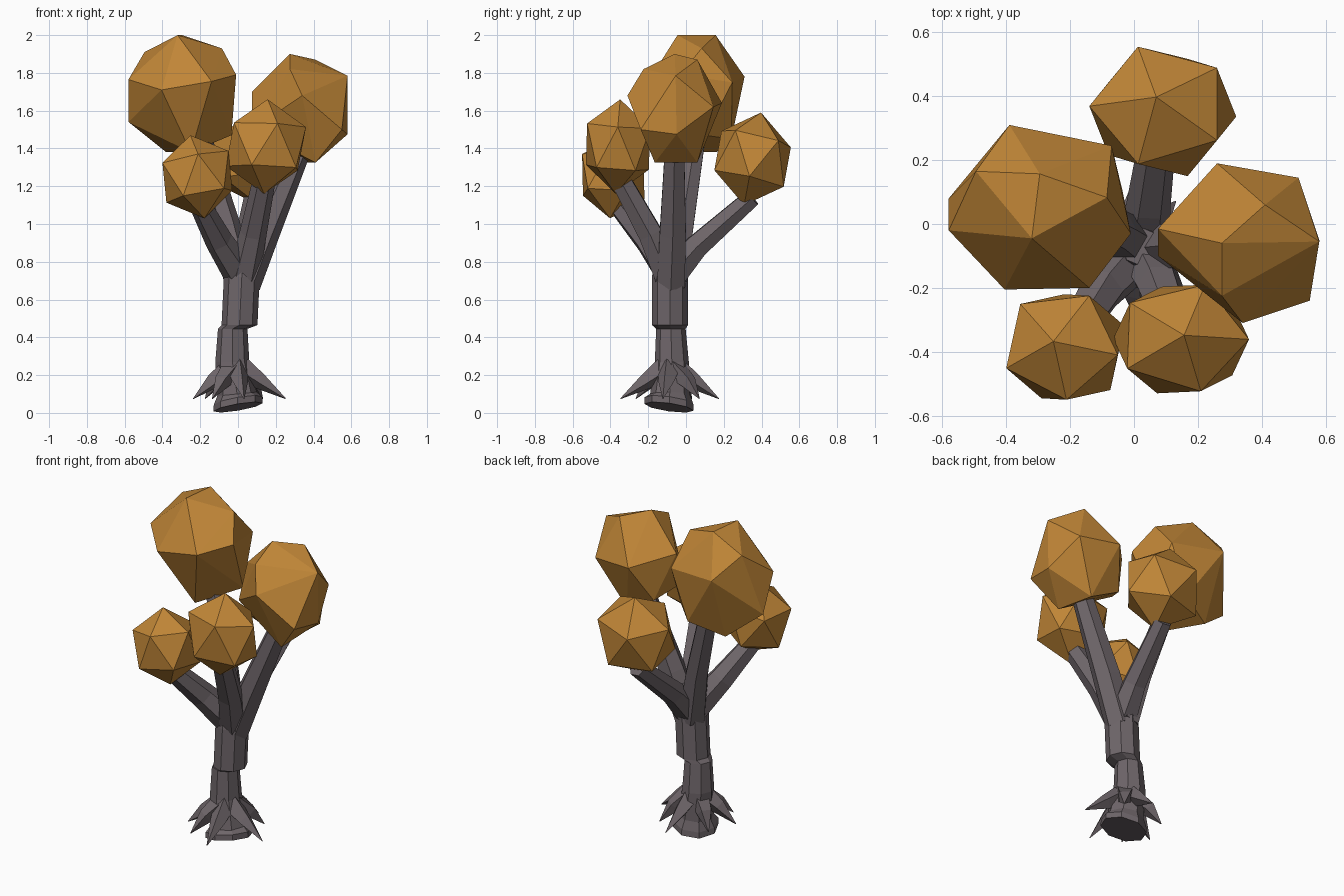
import bpy, bmesh, math
from mathutils import Vector

if "Cube" in bpy.data.objects:
    bpy.data.objects.remove(bpy.data.objects["Cube"])

UP = Vector((0, 0, 1))


def material(name, rgb):
    m = bpy.data.materials.new(name)
    m.diffuse_color = (*rgb, 1)
    m.use_nodes = True
    m.node_tree.nodes["Principled BSDF"].inputs["Base Color"].default_value = m.diffuse_color
    return m


BARK = material("grey_bark", (0.158, 0.133, 0.144))
LEAF = material("amber_leaves", (0.53, 0.238, 0.038))


def finish(bm, name, mat):
    bmesh.ops.recalc_face_normals(bm, faces=bm.faces)
    me = bpy.data.meshes.new(name)
    bm.to_mesh(me)
    bm.free()
    me.materials.append(mat)
    ob = bpy.data.objects.new(name, me)
    bpy.context.collection.objects.link(ob)
    return ob


def tube(name, rings, sides):
    """Faceted tube through rings of (centre, radius, normal)."""
    bm = bmesh.new()
    loops = []
    for c, r, n in rings:
        q = UP.rotation_difference(Vector(n))
        loops.append([bm.verts.new(Vector(c) + q @ Vector((
            r * math.cos(2 * math.pi * i / sides), r * math.sin(2 * math.pi * i / sides), 0)))
            for i in range(sides)])
    for a, b in zip(loops, loops[1:]):
        for i in range(sides):
            j = (i + 1) % sides
            bm.faces.new((a[i], a[j], b[j], b[i]))
    bm.faces.new(loops[0])
    bm.faces.new(loops[-1])
    return finish(bm, name, BARK)


def limb(name, pts, radii, sides):
    """Tube whose rings follow the path direction."""
    pts = [Vector(p) for p in pts]
    rings = []
    for i, p in enumerate(pts):
        d = pts[min(i + 1, len(pts) - 1)] - pts[max(i - 1, 0)]
        rings.append((p, radii[i], d.normalized()))
    return tube(name, rings, sides)


def hull(name, pts):
    bm = bmesh.new()
    for p in pts:
        bm.verts.new(p)
    bmesh.ops.convex_hull(bm, input=bm.verts)
    return finish(bm, name, LEAF)


def foliage(name, lo, hi, p, q):
    """Icosahedron with one corner along p and the next towards q, fitted to a box."""
    z = Vector(p).normalized()
    x = Vector(q)
    x = (x - z * x.dot(z)).normalized()
    y = z.cross(x)
    h, w = 1 / math.sqrt(5), 2 / math.sqrt(5)
    pts = [z, -z]
    for i in range(5):
        for s, off in ((1, 0), (-1, math.pi / 5)):
            a = i * 2 * math.pi / 5 + off
            pts.append(w * (x * math.cos(a) + y * math.sin(a)) + s * h * z)
    mn = [min(v[k] for v in pts) for k in range(3)]
    mx = [max(v[k] for v in pts) for k in range(3)]
    return hull(name, [[lo[k] + (v[k] - mn[k]) / (mx[k] - mn[k]) * (hi[k] - lo[k])
                        for k in range(3)] for v in pts])


# Trunk with slanted foot and a ledge at mid height
tube("trunk", [
    ((0.0, -0.09, 0.03), 0.132, (-0.17, 0.14, 1)),
    ((0.0, -0.09, 0.065), 0.13, (-0.17, 0.14, 1)),
    ((-0.005, -0.085, 0.10), 0.105, (-0.1, 0, 1)),
    ((-0.03, -0.075, 0.27), 0.09, UP),
    ((-0.028, -0.08, 0.445), 0.078, UP),
    ((0.008, -0.085, 0.465), 0.095, UP),
    ((0.02, -0.085, 0.72), 0.095, UP),
    ((0.02, -0.08, 0.80), 0.09, UP),
    ((0.02, -0.07, 0.90), 0.06, UP)], 8)

# Pointed roots around the foot
ROOTS = [(-8, 0.265), (48, 0.21), (84, 0.26), (145, 0.2), (195, 0.235), (235, 0.22), (279, 0.265)]
for i, (deg, reach) in enumerate(ROOTS):
    d = Vector((math.cos(math.radians(deg)), math.sin(math.radians(deg)), 0))
    c = Vector((-0.01, -0.085, 0))
    limb(f"root_{i + 1}",
         [c + d * 0.03 + UP * 0.235, c + d * 0.13 + UP * 0.165, c + d * reach + UP * 0.075],
         [0.062, 0.043, 0.002], 4)

# Branches from the fork to each clump: path and radii
BRANCHES = {
    "upper_left": ([(0.01, -0.07, 0.70), (-0.06, -0.02, 1.0), (-0.21, 0.06, 1.5)], [0.085, 0.07, 0.056]),
    "right": ([(0.035, -0.08, 0.68), (0.14, -0.07, 0.95), (0.34, -0.06, 1.42)], [0.085, 0.08, 0.058]),
    "front_left": ([(0.01, -0.08, 0.74), (-0.10, -0.20, 0.91), (-0.21, -0.375, 1.12)], [0.09, 0.074, 0.056]),
    "front_right": ([(0.03, -0.09, 0.72), (0.08, -0.19, 0.95), (0.14, -0.35, 1.24)], [0.085, 0.072, 0.06]),
    "back": ([(0.025, -0.07, 0.74), (0.045, 0.06, 0.885), (0.085, 0.35, 1.14)], [0.09, 0.07, 0.054])}
for name, (pts, radii) in BRANCHES.items():
    limb("branch_" + name, pts, radii, 6)

# Two big irregular leaf clumps
hull("leaves_upper_left", [
    (-.32, -.045, 2), (-.295, .157, 2), (-.085, .083, 1.93), (-.495, .165, 1.91),
    (-.39, .31, 1.78), (-.07, .245, 1.75), (-.01, -.03, 1.79), (-.58, -.02, 1.765),
    (-.405, -.205, 1.71), (-.14, -.2, 1.755), (-.58, .08, 1.54), (-.25, -.06, 1.38),
    (-.035, .1, 1.47), (-.38, .16, 1.38), (-.18, .24, 1.45)])
hull("leaves_right", [
    (.275, -.06, 1.9), (.41, .06, 1.87), (.58, -.055, 1.785), (.275, -.225, 1.82),
    (.34, -.31, 1.68), (.26, .19, 1.64), (.515, .145, 1.62), (.55, -.24, 1.5),
    (.075, -.1, 1.5), (.075, -.015, 1.7), (.41, -.165, 1.325), (.36, .06, 1.325),
    (.17, .07, 1.42), (.58, -.05, 1.475)])

# Three smaller leaf clumps
foliage("leaves_front_left", (-0.40, -0.55, 1.03), (-0.03, -0.22, 1.47), (-.04, .02, .22), (-.15, .16, 0))
foliage("leaves_front_right", (-0.065, -0.53, 1.16), (0.36, -0.19, 1.66), (.01, .015, .25), (.18, 0, .1))
foliage("leaves_back", (-0.14, 0.15, 1.10), (0.32, 0.555, 1.59), (-.02, .05, .24), (.15, .14, .1))
